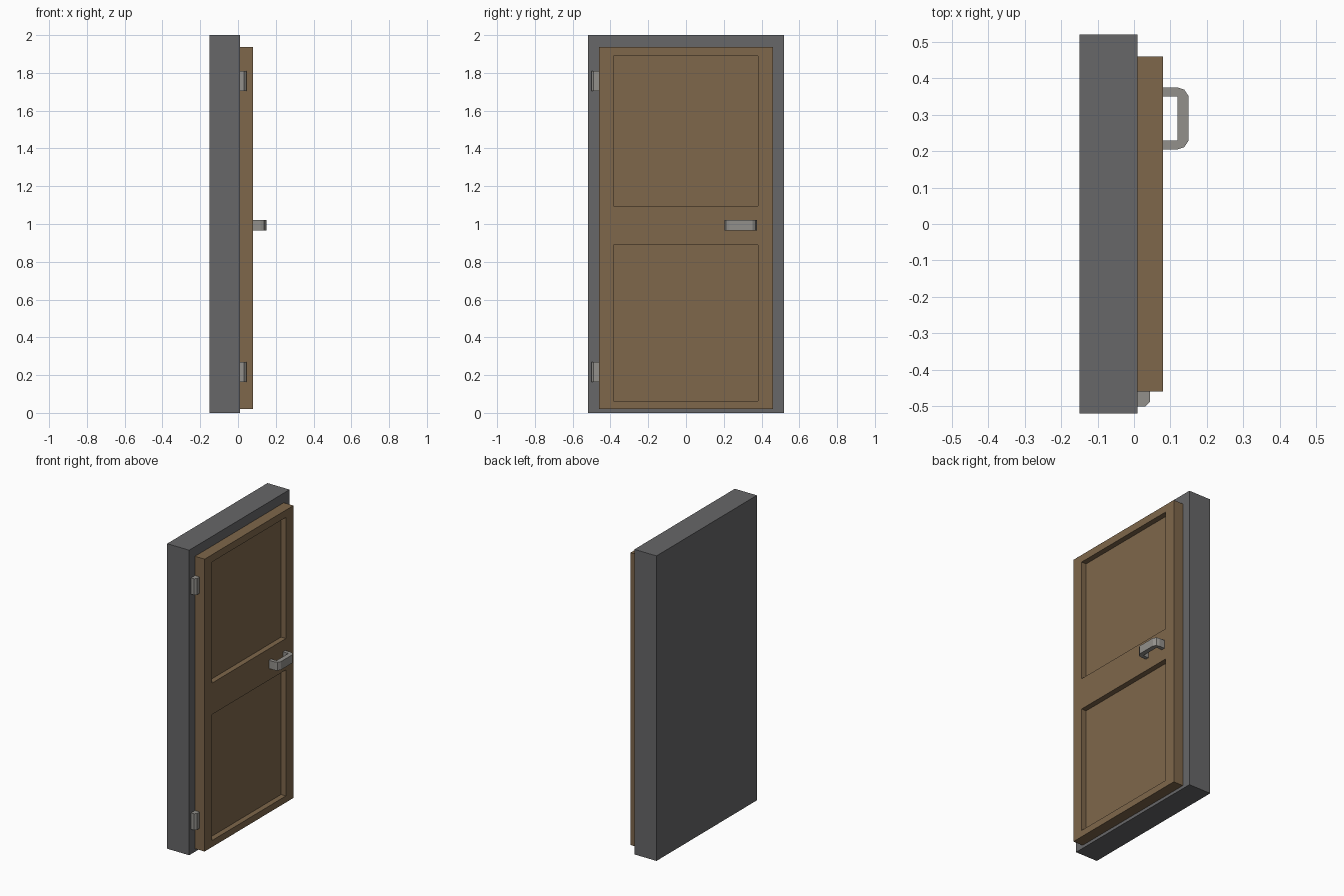
import bpy, bmesh

if "Cube" in bpy.data.objects:
    bpy.data.objects.remove(bpy.data.objects["Cube"])


def material(name, rgb):
    m = bpy.data.materials.new(name)
    m.diffuse_color = (*rgb, 1)
    m.use_nodes = True
    m.node_tree.nodes["Principled BSDF"].inputs["Base Color"].default_value = m.diffuse_color
    return m


def prism(name, profile, z0, z1, mat=None):
    """Extrude a closed (x, y) outline from z0 to z1."""
    bm = bmesh.new()
    face = bm.faces.new([bm.verts.new((x, y, z0)) for x, y in profile])
    top = bmesh.ops.extrude_face_region(bm, geom=[face])["geom"]
    bmesh.ops.translate(bm, vec=(0, 0, z1 - z0),
                        verts=[v for v in top if isinstance(v, bmesh.types.BMVert)])
    bmesh.ops.recalc_face_normals(bm, faces=bm.faces)
    mesh = bpy.data.meshes.new(name)
    bm.to_mesh(mesh)
    bm.free()
    ob = bpy.data.objects.new(name, mesh)
    bpy.context.collection.objects.link(ob)
    if mat:
        mesh.materials.append(mat)
    return ob


def box(name, x0, x1, y0, y1, z0, z1, mat=None):
    return prism(name, [(x0, y0), (x1, y0), (x1, y1), (x0, y1)], z0, z1, mat)


frame_grey = material("frame_grey", (0.135, 0.135, 0.14))
wood = material("wood", (0.21, 0.135, 0.07))
metal = material("metal", (0.29, 0.28, 0.26))

# Solid frame behind the door
box("door_frame", -0.15, 0.01, -0.52, 0.52, 0, 2, frame_grey)

# Door leaf with two recessed panels
door = box("door_leaf", 0.01, 0.08, -0.46, 0.46, 0.02, 1.937, wood)
for name, z0, z1 in (("lower", 0.063, 0.889), ("upper", 1.095, 1.889)):
    cutter = box(name + "_panel_cutter", 0.045, 0.12, -0.385, 0.382, z0, z1, wood)
    cutter.hide_render = True
    cutter.hide_viewport = True
    cut = door.modifiers.new(name + "_panel", "BOOLEAN")
    cut.operation = "DIFFERENCE"
    cut.solver = "EXACT"
    cut.object = cutter

# Hinges with chamfered outer corner
hinge = [(0.01, -0.46), (0.01, -0.501), (0.032, -0.501), (0.044, -0.489), (0.044, -0.46)]
for name, z0, z1 in (("lower_hinge", 0.163, 0.27), ("upper_hinge", 1.704, 1.811)):
    prism(name, hinge, z0, z1, metal)

# U-shaped pull handle, mirrored about its middle
mid = 0.29
half = [(0.08, 0.061), (0.08, 0.085), (0.12, 0.085), (0.138, 0.079), (0.15, 0.061)]
outer = [(x, mid + y) for x, y in half] + [(x, mid - y) for x, y in reversed(half)]
inner = [(0.12, mid - 0.061), (0.12, mid + 0.061)]
prism("door_handle", outer + inner, 0.966, 1.02, metal)
